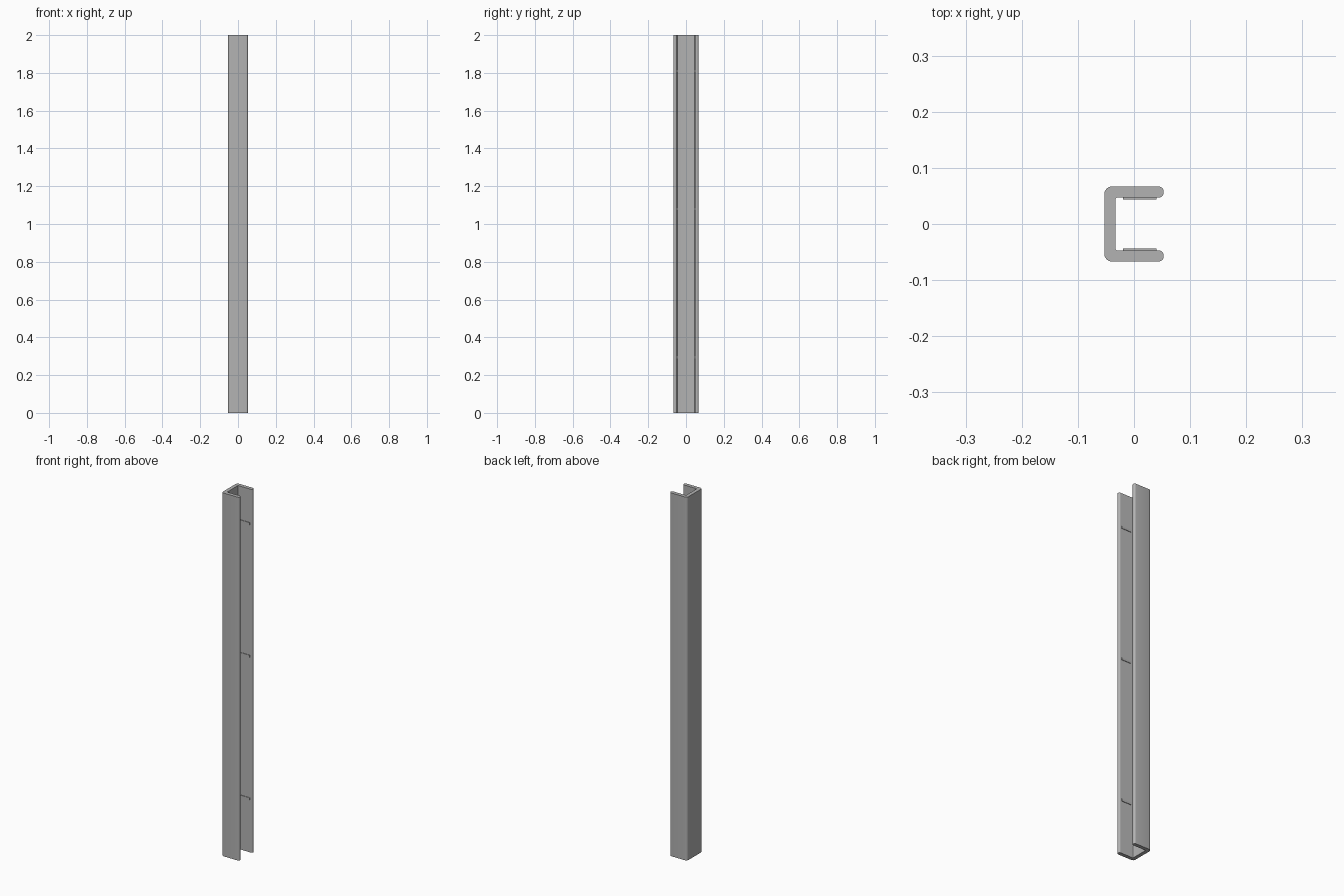
import bpy, bmesh
from math import cos, sin, radians

if "Cube" in bpy.data.objects:
    bpy.data.objects.remove(bpy.data.objects["Cube"], do_unlink=True)

HEIGHT = 2.0
HALF_X, HALF_Y, WALL = 0.053, 0.067, 0.02


def material(name, value):
    mat = bpy.data.materials.new(name)
    mat.use_nodes = True
    colour = (value, value, value, 1)
    mat.diffuse_color = colour
    mat.node_tree.nodes["Principled BSDF"].inputs["Base Color"].default_value = colour
    return mat


steel = material("grey steel", 0.45)


def arc(cx, cy, radius, start, end, steps=6):
    angles = [radians(start + (end - start) * i / steps) for i in range(steps + 1)]
    return [(cx + radius * cos(a), cy + radius * sin(a)) for a in angles]


def finish(name, bm):
    bmesh.ops.recalc_face_normals(bm, faces=bm.faces)
    mesh = bpy.data.meshes.new(name)
    bm.to_mesh(mesh)
    bm.free()
    mesh.materials.append(steel)
    obj = bpy.data.objects.new(name, mesh)
    bpy.context.collection.objects.link(obj)
    return obj


# U-shaped channel: half outline with rounded corner and lip, mirrored in y
outer, inner, lip = 0.014, 0.003, 0.0095
inside_x, inside_y = -HALF_X + WALL, HALF_Y - WALL
half = arc(inside_x + inner, inside_y - inner, inner, 180, 90)
half += arc(HALF_X - lip, inside_y + lip, lip, -90, 0)
half += arc(HALF_X - lip, HALF_Y - lip, lip, 0, 90)
half += arc(-HALF_X + outer, HALF_Y - outer, outer, 90, 180)
outline = half + [(x, -y) for x, y in reversed(half)]

bm = bmesh.new()
base = bm.faces.new([bm.verts.new((x, y, 0)) for x, y in outline])
top = bmesh.ops.extrude_face_region(bm, geom=[base], use_keep_orig=True)["geom"]
bmesh.ops.translate(bm, verts=[v for v in top if isinstance(v, bmesh.types.BMVert)],
                    vec=(0, 0, HEIGHT))
channel = finish("channel", bm)
bpy.context.view_layer.objects.active = channel
channel.select_set(True)
bpy.ops.object.shade_smooth_by_angle(angle=radians(35))

# Thin raised ribs on the inner faces of both flanges
rib_length, rib_depth, rib_height = 0.06, 0.003, 0.012
for side, label in ((-1, "front"), (1, "back")):
    for z, level in ((0.295, "lower"), (1.08, "middle"), (1.81, "upper")):
        bm = bmesh.new()
        bmesh.ops.create_cube(bm, size=1)
        bmesh.ops.scale(bm, verts=bm.verts, vec=(rib_length, rib_depth * 2, rib_height))
        bmesh.ops.translate(bm, verts=bm.verts, vec=(0.01, side * inside_y, z))
        finish(f"{label}_{level}_rib", bm)
